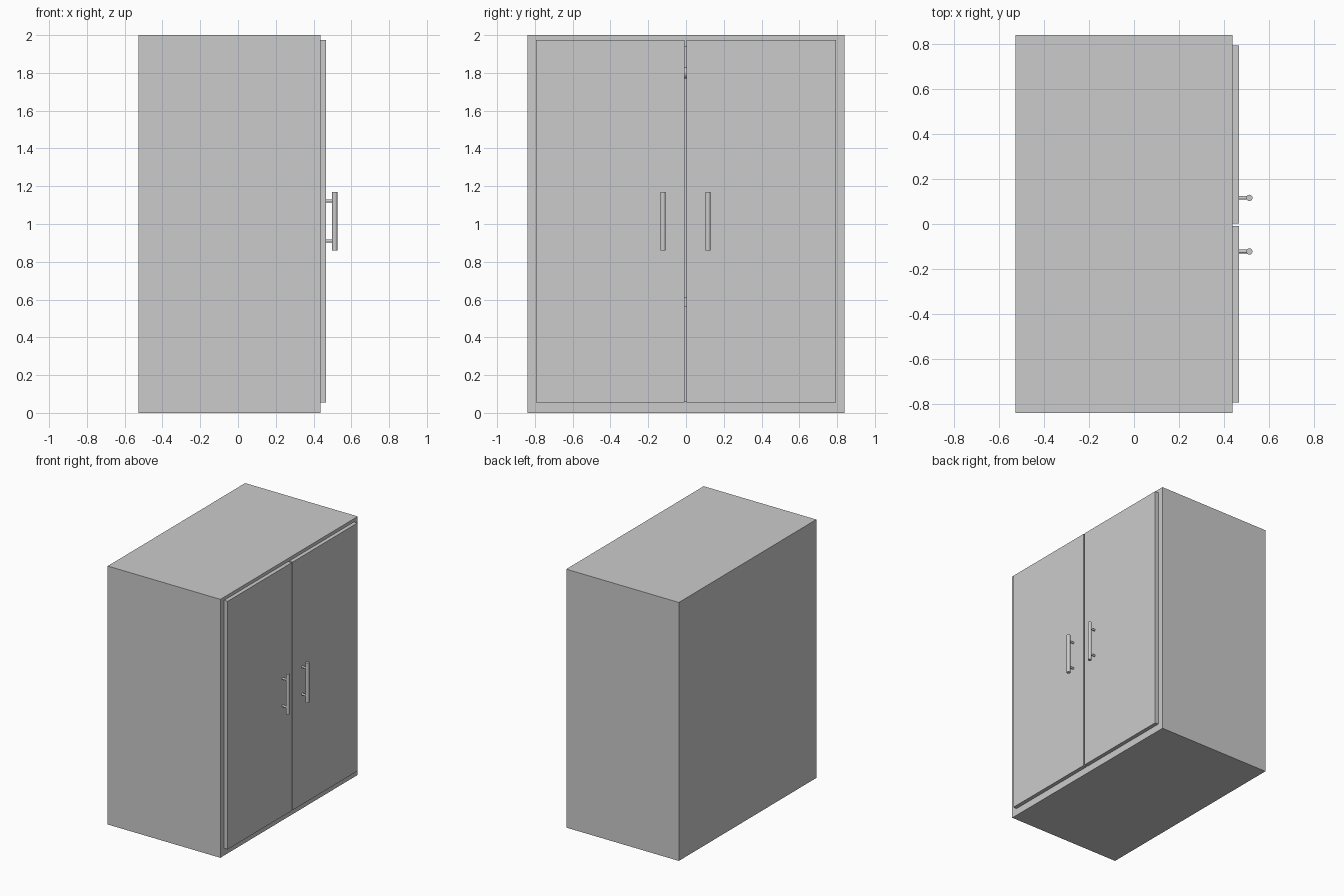
import bpy
from math import pi

if "Cube" in bpy.data.objects:
    bpy.data.objects.remove(bpy.data.objects["Cube"])


def box(name, x0, x1, y0, y1, z0, z1):
    bpy.ops.mesh.primitive_cube_add(size=1, location=((x0 + x1) / 2, (y0 + y1) / 2, (z0 + z1) / 2))
    ob = bpy.context.object
    ob.name = name
    ob.scale = (x1 - x0, y1 - y0, z1 - z0)
    bpy.ops.object.transform_apply(location=False, rotation=False, scale=True)
    return ob


def rod(name, radius, length, loc, rot=(0, 0, 0)):
    bpy.ops.mesh.primitive_cylinder_add(vertices=24, radius=radius, depth=length, location=loc, rotation=rot)
    ob = bpy.context.object
    ob.name = name
    bpy.ops.object.shade_smooth_by_angle()
    return ob


BACK, FRONT, DOOR = -0.527, 0.437, 0.467
HALF, WALL = 0.84, 0.06

# Carcass: a box with its front face opened by an inset cavity
carcass = box("cabinet_carcass", BACK, FRONT, -HALF, HALF, 0, 2)
cavity = box("cavity_cutter", BACK + 0.04, FRONT + 0.2, -HALF + WALL, HALF - WALL, WALL, 2 - WALL)
cut = carcass.modifiers.new("cavity", "BOOLEAN")
cut.object = cavity
cut.solver = "EXACT"
bpy.context.view_layer.objects.active = carcass
bpy.ops.object.modifier_apply(modifier=cut.name)
bpy.data.objects.remove(cavity)

# Inside: lower shelf and hanging rail
inner = HALF - WALL
box("shelf", BACK + 0.04, FRONT - 0.02, -inner, inner, 0.56, 0.61)
rod("hanging_rail", 0.03, 2 * inner, (-0.04, 0, 1.80), (pi / 2, 0, 0))

# Doors with bar handles, either side of the narrow central gap
MID = -0.003
for side, label in ((-1, "left"), (1, "right")):
    y0, y1 = sorted((MID + side * 0.005, side * 0.793))
    box(f"{label}_door", FRONT, DOOR, y0, y1, 0.055, 1.975)
    hy = MID + side * 0.119
    rod(f"{label}_handle_bar", 0.014, 0.31, (0.512, hy, 1.014))
    for dz, pos in ((-0.106, "lower"), (0.106, "upper")):
        rod(f"{label}_handle_{pos}_post", 0.008, 0.05, (0.486, hy, 1.016 + dz), (0, pi / 2, 0))
